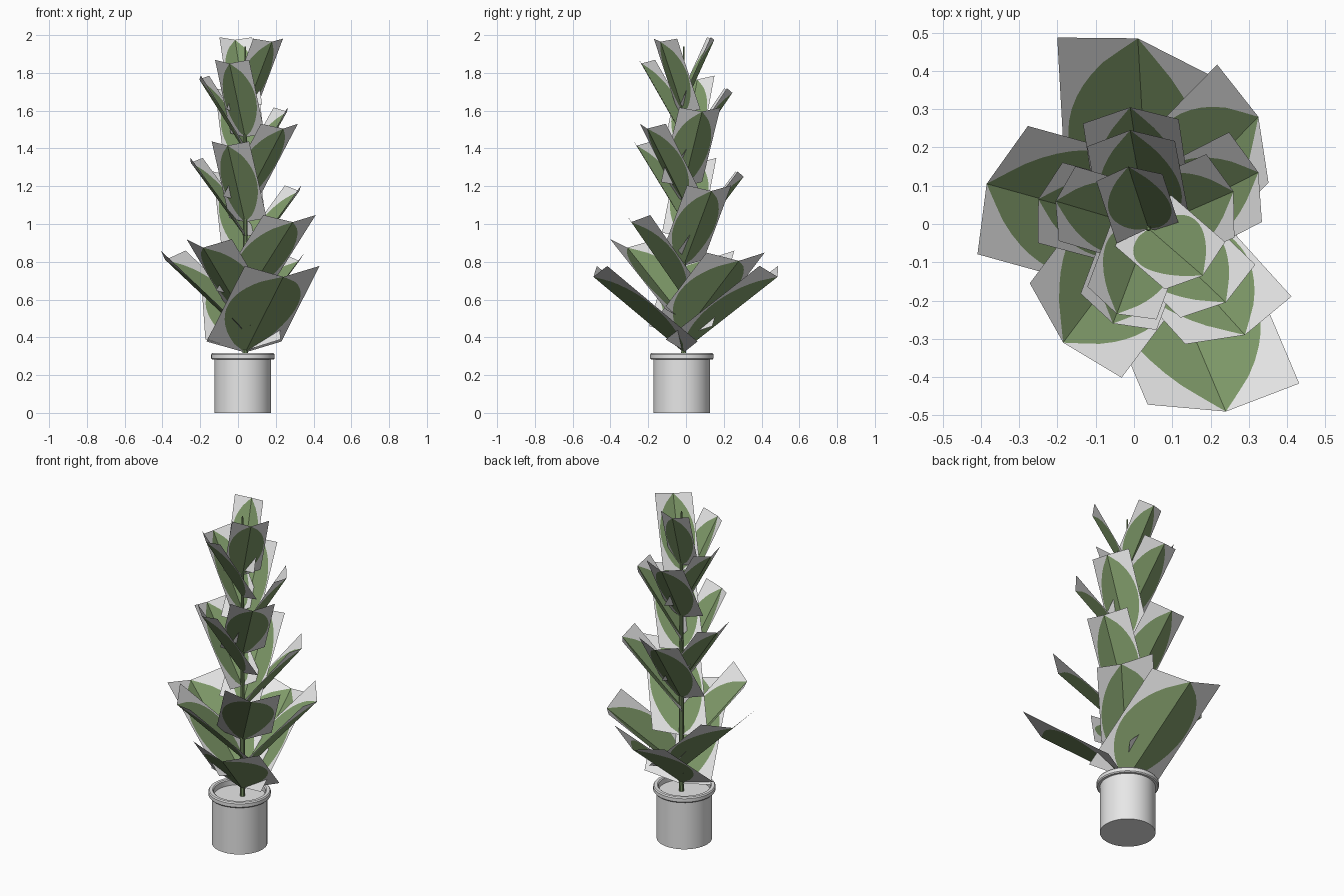
import bpy, bmesh, math
from mathutils import Vector, Matrix

if "Cube" in bpy.data.objects:
    bpy.data.objects.remove(bpy.data.objects["Cube"])


def material(name, rgb):
    m = bpy.data.materials.new(name)
    m.diffuse_color = (*rgb, 1)
    m.use_nodes = True
    m.node_tree.nodes["Principled BSDF"].inputs["Base Color"].default_value = m.diffuse_color
    return m


GREY = material("pale_grey", (0.8, 0.8, 0.8))
GREEN = material("leaf_green", (0.21, 0.32, 0.14))
STEM = Vector((0.038, -0.012, 0))


def make_object(name, bm, *mats):
    me = bpy.data.meshes.new(name)
    bm.to_mesh(me)
    bm.free()
    ob = bpy.data.objects.new(name, me)
    bpy.context.collection.objects.link(ob)
    for m in mats:
        me.materials.append(m)
    return ob


def lathe(name, profile, centre, mat, segments):
    bm = bmesh.new()
    rings = []
    for r, z in profile:
        if r == 0:
            rings.append([bm.verts.new((0, 0, z))] * segments)
        else:
            rings.append([bm.verts.new((r * math.cos(a), r * math.sin(a), z))
                          for a in (2 * math.pi * i / segments for i in range(segments))])
    for low, high in zip(rings, rings[1:]):
        for i in range(segments):
            j = (i + 1) % segments
            bm.faces.new(list(dict.fromkeys((low[i], low[j], high[j], high[i]))))
    bmesh.ops.recalc_face_normals(bm, faces=bm.faces)
    ob = make_object(name, bm, mat)
    ob.location = centre
    bpy.ops.object.select_all(action='DESELECT')
    ob.select_set(True)
    bpy.context.view_layer.objects.active = ob
    bpy.ops.object.shade_smooth_by_angle(angle=math.radians(35))
    return ob


def leaf(name, tip, base_z, half, twist, rows=16):
    """Card folded along its midrib: green blade inside, grey corners outside."""
    base = STEM + Vector((0, 0, base_z))
    rib = Vector(tip) - base
    az = math.atan2(rib.y, rib.x) + math.pi / 2 + math.radians(twist)
    side = Vector((math.cos(az), math.sin(az), 0))
    up = rib.cross(side).normalized()
    bm = bmesh.new()
    mid = [bm.verts.new(base + rib * (i / rows)) for i in range(rows + 1)]
    for s in (1, -1):
        out = side * half * s + up * half * 0.37
        edge = [bm.verts.new(v.co + out) for v in mid]
        blade = []
        for i, v in enumerate(mid):
            w = 0.93 * math.sin(math.pi * min(1, i / (rows - 0.5))) ** 0.62 if 0 < i < rows else 0
            blade.append(bm.verts.new(v.co + out * w) if w else v)
        for i in range(rows):
            for inner, outer, mat in ((mid, blade, 1), (blade, edge, 0)):
                loop = [inner[i], inner[i + 1], outer[i + 1], outer[i]]
                loop = list(dict.fromkeys(loop if s > 0 else loop[::-1]))
                if len(loop) > 2:
                    bm.faces.new(loop).material_index = mat
    for f in bm.faces:
        f.normal_flip()
    make_object(name, bm, GREY, GREEN)


# Pot with rim and filled top
lathe("pot", [(0, 0), (0.15, 0), (0.15, 0.283), (0.163, 0.283), (0.168, 0.289),
              (0.168, 0.309), (0.163, 0.316), (0.146, 0.316), (0.14, 0.311),
              (0.14, 0.28), (0, 0.28)], (0.026, -0.022, 0), GREY, 48)

# Stem
lathe("stem", [(0, 0.27), (0.014, 0.27), (0.011, 1.2), (0.004, 1.94), (0, 1.94)],
      STEM, GREEN, 10)

# Leaves from the bottom up: tip, height on stem, half width, twist
leaves = [
    ((0.01, 0.485, 0.72), 0.33, 0.205, -17),
    ((0.24, -0.49, 0.72), 0.32, 0.20, -15),
    ((-0.385, 0.105, 0.81), 0.41, 0.18, -6),
    ((0.325, 0.28, 0.805), 0.42, 0.168, -22),
    ((-0.185, -0.31, 0.875), 0.50, 0.172, -9),
    ((0.29, -0.29, 1.01), 0.61, 0.152, -18),
    ((0.325, 0.135, 1.175), 0.78, 0.125, -7),
    ((-0.01, 0.305, 1.25), 0.83, 0.125, -6),
    ((-0.25, 0.065, 1.325), 0.93, 0.11, -2),
    ((-0.055, -0.26, 1.415), 1.01, 0.11, -5),
    ((0.24, -0.205, 1.505), 1.12, 0.12, -11),
    ((0.26, 0.085, 1.595), 1.20, 0.115, -5),
    ((-0.01, 0.245, 1.695), 1.31, 0.115, -7),
    ((-0.205, 0.06, 1.765), 1.38, 0.10, 4),
    ((-0.045, -0.235, 1.85), 1.46, 0.10, -5),
    ((0.18, -0.135, 1.965), 1.59, 0.10, -11),
    ((-0.015, 0.15, 1.975), 1.62, 0.087, -12),
]
for n, spec in enumerate(leaves, 1):
    leaf(f"leaf_{n:02d}", *spec)
